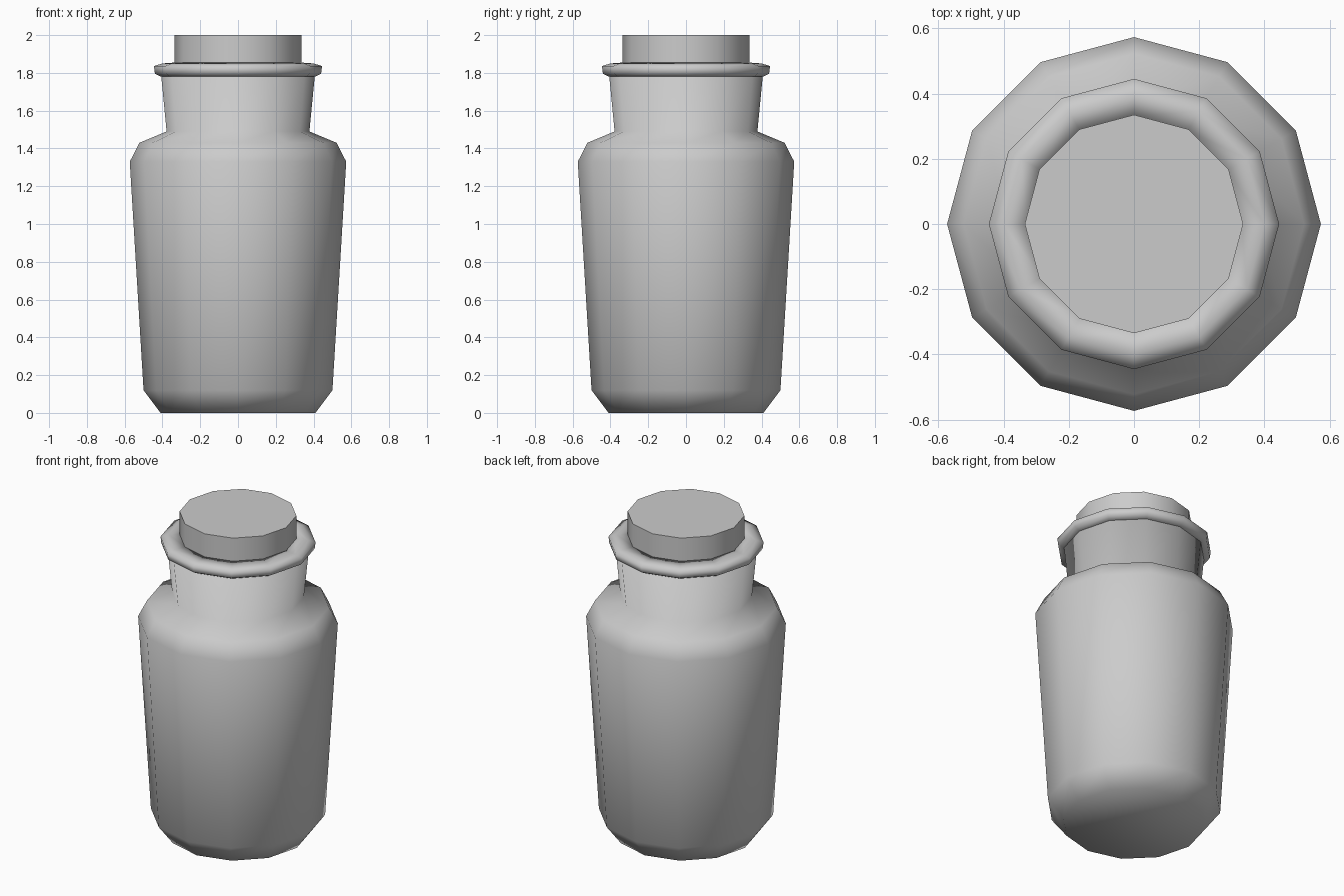
import bpy, bmesh
from math import cos, sin, tau

SIDES = 12

cube = bpy.data.objects.get("Cube")
if cube:
    bpy.data.objects.remove(cube, do_unlink=True)

grey = bpy.data.materials.new("light_grey")
grey.use_nodes = True
grey.diffuse_color = (0.6, 0.6, 0.6, 1)
grey.node_tree.nodes["Principled BSDF"].inputs["Base Color"].default_value = (0.6, 0.6, 0.6, 1)


def lathe(name, profile, closed=False):
    """Turn a (radius, height) profile; open profiles are capped at both ends."""
    bm = bmesh.new()
    rings = [[bm.verts.new((r * cos(tau * i / SIDES), r * sin(tau * i / SIDES), z))
              for i in range(SIDES)] for r, z in profile]
    pairs = list(zip(rings, rings[1:]))
    if closed:
        pairs.append((rings[-1], rings[0]))
    else:
        bm.faces.new(rings[0][::-1])
        bm.faces.new(rings[-1])
    for low, high in pairs:
        for i in range(SIDES):
            j = (i + 1) % SIDES
            bm.faces.new((low[i], low[j], high[j], high[i]))
    bmesh.ops.recalc_face_normals(bm, faces=bm.faces)
    for f in bm.faces:
        f.smooth = True
    mesh = bpy.data.meshes.new(name)
    bm.to_mesh(mesh)
    bm.free()
    mesh.materials.append(grey)
    obj = bpy.data.objects.new(name, mesh)
    bpy.context.collection.objects.link(obj)
    return obj


# Jar body with chamfered foot, sloped shoulder and flared neck
lathe("jar_body", [(0.41, 0), (0.5, 0.12), (0.573, 1.33), (0.522, 1.43),
                   (0.378, 1.49), (0.407, 1.79)])

# Rolled lip around the mouth
lathe("jar_lip", [(0.36, 1.78), (0.41, 1.78), (0.44, 1.796), (0.445, 1.836),
                  (0.4, 1.85), (0.33, 1.855)], closed=True)

# Flat-topped stopper, its rim kept sharp
stopper = lathe("stopper", [(0.335, 1.8), (0.335, 2.0)])
for edge in stopper.data.edges:
    a, b = (stopper.data.vertices[v].co.z for v in edge.vertices)
    edge.use_edge_sharp = abs(a - b) < 0.01
